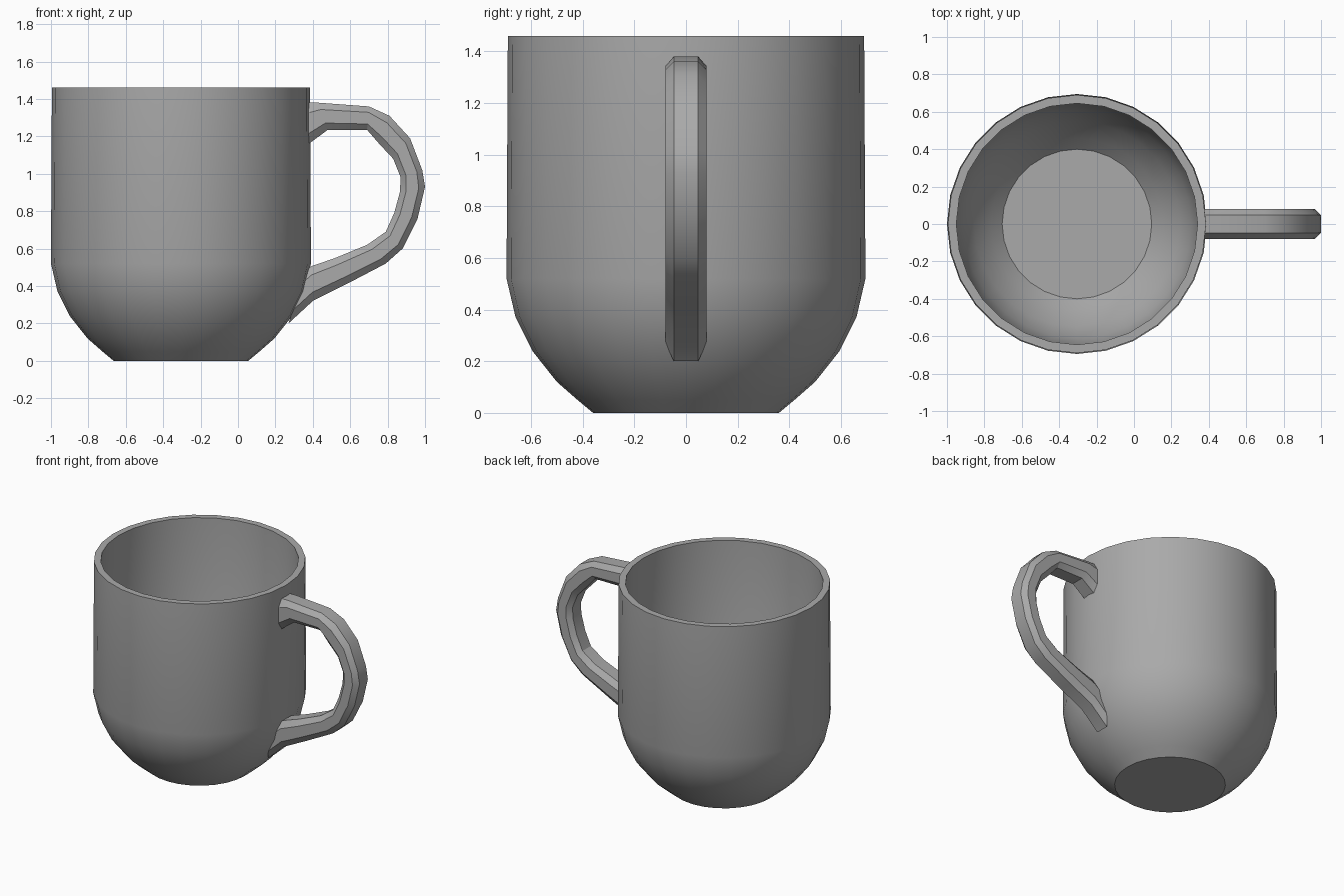
import bpy
import bmesh
from math import cos, sin, pi, radians
from mathutils import Vector

cube = bpy.data.objects.get("Cube")
if cube:
    bpy.data.objects.remove(cube, do_unlink=True)

SIDES = 28
CUP_X = -0.305

clay = bpy.data.materials.new("plain grey")
clay.use_nodes = True
grey = (0.4, 0.4, 0.4, 1)
clay.diffuse_color = grey
clay.node_tree.nodes["Principled BSDF"].inputs["Base Color"].default_value = grey


def loft(name, rings, closed_ends, angle):
    """Skin a list of equal-length point rings into one object."""
    bm = bmesh.new()
    loops = [[bm.verts.new(p) for p in ring] for ring in rings]
    for a, b in zip(loops, loops[1:]):
        n = len(a)
        for i in range(n):
            j = (i + 1) % n
            bm.faces.new((a[i], a[j], b[j], b[i]))
    if closed_ends:
        bm.faces.new(loops[0])
        bm.faces.new(loops[-1])
    bmesh.ops.recalc_face_normals(bm, faces=bm.faces)
    mesh = bpy.data.meshes.new(name)
    bm.to_mesh(mesh)
    bm.free()
    mesh.materials.append(clay)
    obj = bpy.data.objects.new(name, mesh)
    bpy.context.collection.objects.link(obj)
    bpy.ops.object.select_all(action="DESELECT")
    obj.select_set(True)
    bpy.context.view_layer.objects.active = obj
    bpy.ops.object.shade_smooth_by_angle(angle=radians(angle))
    return obj


def circle(r, z):
    return [Vector((CUP_X + r * cos(2 * pi * i / SIDES), r * sin(2 * pi * i / SIDES), z))
            for i in range(SIDES)]


# Cup: outer wall from the foot up, over the rim, and down the inside
outer = [(0.36, 0), (0.42, 0.05), (0.5, 0.12), (0.595, 0.24),
         (0.66, 0.37), (0.695, 0.52), (0.69, 1.46)]
inner = [(0.645, 1.46), (0.645, 0.53), (0.61, 0.38), (0.55, 0.26),
         (0.46, 0.15), (0.4, 0.09)]
loft("cup", [circle(r, z) for r, z in outer + inner], True, 24)

# Handle: pairs of outer and inner edge points, from the top joint to the bottom one
edges = [((0.365, 1.38), (0.365, 1.15)), ((0.43, 1.38), (0.48, 1.235)),
         ((0.7, 1.36), (0.69, 1.235)), ((0.81, 1.31), (0.755, 1.16)),
         ((0.92, 1.19), (0.83, 1.08)), ((0.985, 1.02), (0.87, 0.98)),
         ((1.0, 0.93), (0.865, 0.9)), ((0.96, 0.76), (0.835, 0.79)),
         ((0.88, 0.6), (0.79, 0.69)), ((0.79, 0.52), (0.69, 0.62)),
         ((0.58, 0.41), (0.52, 0.55)), ((0.4, 0.32), (0.39, 0.505)),
         ((0.27, 0.2), (0.36, 0.48))]
HALF_WIDTH = 0.079


def section(out, inn):
    """Eight-sided chamfered section spanning the two edge points."""
    o, i = Vector((out[0], 0, out[1])), Vector((inn[0], 0, inn[1]))
    mid, half = (o + i) / 2, (o - i) / 2
    shape = [(1, 0.6), (0.5, 1), (-0.5, 1), (-1, 0.6)]
    shape += [(h, -w) for h, w in reversed(shape)]
    return [mid + half * h + Vector((0, HALF_WIDTH * w, 0)) for h, w in shape]


loft("handle", [section(o, i) for o, i in edges], True, 30)
